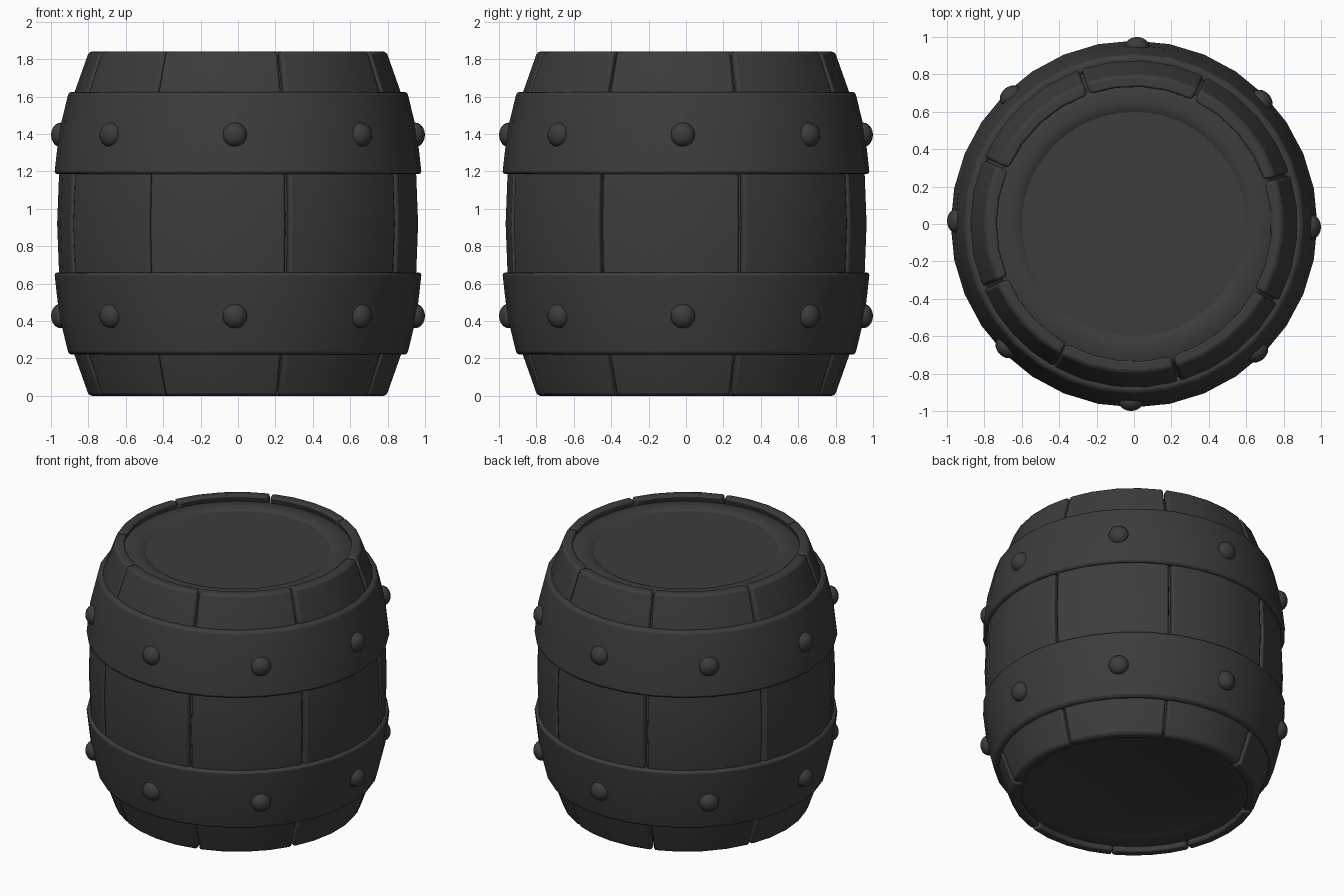
import bpy, bmesh, math
from mathutils import Matrix, Vector

if "Cube" in bpy.data.objects:
    bpy.data.objects.remove(bpy.data.objects["Cube"])

H = 1.84
dark = bpy.data.materials.new("dark_grey")
dark.diffuse_color = (0.045, 0.045, 0.045, 1)
dark.use_nodes = True
dark.node_tree.nodes["Principled BSDF"].inputs["Base Color"].default_value = dark.diffuse_color


def finish(name, bm, bevel=0.0, angle=35, recalc=True):
    if recalc:
        bmesh.ops.recalc_face_normals(bm, faces=bm.faces)
    me = bpy.data.meshes.new(name)
    bm.to_mesh(me)
    bm.free()
    me.materials.append(dark)
    ob = bpy.data.objects.new(name, me)
    bpy.context.collection.objects.link(ob)
    if bevel:
        m = ob.modifiers.new("bevel", 'BEVEL')
        m.width, m.segments = bevel, 2
        m.limit_method, m.angle_limit = 'ANGLE', math.radians(40)
    bpy.ops.object.select_all(action='DESELECT')
    ob.select_set(True)
    bpy.context.view_layer.objects.active = ob
    bpy.ops.object.shade_smooth_by_angle(angle=math.radians(angle))
    return ob


def polar(r, a, z):
    return Vector((r * math.cos(a), r * math.sin(a), z))


def full_circle(n):
    return [2 * math.pi * i / n for i in range(n)]


def sweep(bm, profile, angles, closed_ring):
    """Sweep a closed (r, z) profile through a list of angles."""
    rings = [[bm.verts.new(polar(r, a, z)) for r, z in profile] for a in angles]
    n = len(profile)
    pairs = list(zip(rings, rings[1:]))
    if closed_ring:
        pairs.append((rings[-1], rings[0]))
    for a, b in pairs:
        for i in range(n):
            j = (i + 1) % n
            bm.faces.new((a[i], a[j], b[j], b[i]))
    if not closed_ring:
        # end caps as quads between the outer and inner halves
        for ring in (rings[0], rings[-1]):
            for i in range(n // 2 - 1):
                bm.faces.new((ring[i], ring[i + 1], ring[n - 2 - i], ring[n - 1 - i]))


def head(name, profile, up):
    """Revolve an (r, z) profile ending at the axis, facing up or down."""
    bm = bmesh.new()
    rings = [[bm.verts.new(polar(r, a, z)) for a in full_circle(48)] for r, z in profile]
    for a, b in zip(rings, rings[1:]):
        for i in range(48):
            j = (i + 1) % 48
            quad = (a[i], a[j], b[j], b[i])
            bm.faces.new(quad if up else quad[::-1])
    bmesh.ops.remove_doubles(bm, verts=bm.verts, dist=1e-5)
    finish(name, bm, angle=20, recalc=False)


# Staves: eight slightly uneven curved planks
half = [(0.797, 0), (0.875, 0.22), (0.927, 0.44), (0.957, 0.66)]
outer = half + [(0.967, H / 2)] + [(r, H - z) for r, z in reversed(half)]
stave_profile = outer + [(r - 0.068, z) for r, z in reversed(outer)]
seams = [18, 64.3, 109.3, 156.5, 203, 240.5, 286, 331.5, 378]
for k in range(8):
    a0, a1 = seams[k] + 0.55, seams[k + 1] - 0.55
    if seams[k] == 240.5:
        a0 -= 0.45
    if seams[k + 1] == 240.5:
        a1 += 0.45
    bm = bmesh.new()
    sweep(bm, stave_profile,
          [math.radians(a0 + (a1 - a0) * i / 4) for i in range(5)], False)
    finish(f"stave_{k + 1}", bm, bevel=0.016)

# Narrow strips closing the backs of the seams
core = [(r, min(max(z, 0.05), 1.79)) for r, z in outer]
strip = [(r - 0.045, z) for r, z in core] + [(r - 0.06, z) for r, z in reversed(core)]
bm = bmesh.new()
for s in seams[:-1]:
    sweep(bm, strip, [math.radians(s - 0.8), math.radians(s + 0.8)], False)
finish("seam_strips", bm)

# Metal hoops and their rivets, lower then mirrored upper
hoop = [(0.85, 0.22), (0.905, 0.22), (0.956, 0.43), (0.982, 0.66), (0.92, 0.66)]
for label, upper in (("lower", False), ("upper", True)):
    bm = bmesh.new()
    sweep(bm, [(r, H + 0.005 - z if upper else z) for r, z in hoop], full_circle(32), True)
    finish(f"{label}_hoop", bm, bevel=0.016)

    bm = bmesh.new()
    z = 1.395 if upper else 0.427
    for i in range(8):
        a = math.radians(-1 + 45 * i)
        mat = (Matrix.Translation(polar(0.947, a, z)) @ Matrix.Rotation(a, 4, 'Z')
               @ Matrix.Rotation(math.pi / 2, 4, 'Y') @ Matrix.Diagonal((1, 1, 0.8, 1)))
        bmesh.ops.create_uvsphere(bm, u_segments=16, v_segments=10,
                                  radius=0.066, matrix=mat)
    finish(f"{label}_rivets", bm, angle=60)

# Barrel heads: rounded ring around a round panel
head("top_head", [(0.765, 1.785), (0.73, 1.797), (0.69, 1.807), (0.65, 1.808),
                  (0.62, 1.802), (0.60, 1.79), (0.598, 1.79), (0, 1.79)], True)
head("bottom_head", [(0.765, 0.045), (0.73, 0.04), (0.68, 0.04), (0.63, 0.05),
                     (0.60, 0.06), (0, 0.10)], False)
